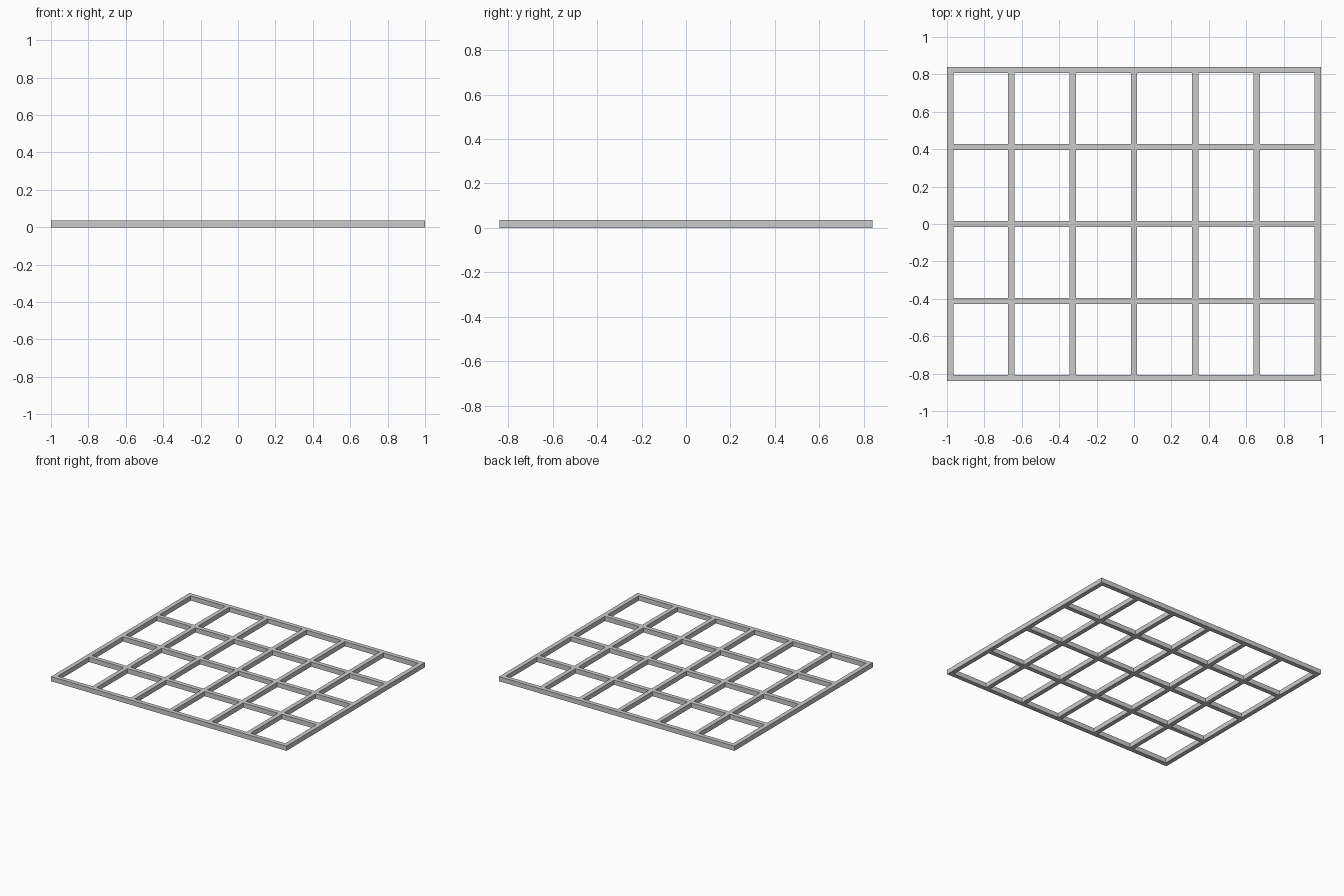
import bpy, bmesh

if "Cube" in bpy.data.objects:
    bpy.data.objects.remove(bpy.data.objects["Cube"])

BAR = 0.034      # bar width
HEIGHT = 0.036   # bar height
HALF_X, HALF_Y = 1.0, 0.84
COLS, ROWS = 6, 4


def bar_edges(half, cells):
    """Both edges of every evenly spaced bar along one axis."""
    edges = []
    for i in range(cells + 1):
        centre = (half - BAR / 2) * (2 * i / cells - 1)
        edges += [centre - BAR / 2, centre + BAR / 2]
    return edges


xs = bar_edges(HALF_X, COLS)
ys = bar_edges(HALF_Y, ROWS)

# Flat lattice outline: fill the bars and leave the openings empty
bm = bmesh.new()
verts = [[bm.verts.new((x, y, 0)) for y in ys] for x in xs]
for i in range(len(xs) - 1):
    for j in range(len(ys) - 1):
        if i % 2 and j % 2:
            continue
        bm.faces.new((verts[i][j], verts[i + 1][j],
                      verts[i + 1][j + 1], verts[i][j + 1]))

# Raise the outline into one solid frame with flush crossings
raised = bmesh.ops.extrude_face_region(bm, geom=bm.faces[:], use_keep_orig=True)
top = [v for v in raised["geom"] if isinstance(v, bmesh.types.BMVert)]
bmesh.ops.translate(bm, verts=top, vec=(0, 0, HEIGHT))
bmesh.ops.recalc_face_normals(bm, faces=bm.faces[:])

mesh = bpy.data.meshes.new("lattice_frame")
bm.to_mesh(mesh)
bm.free()
frame = bpy.data.objects.new("lattice_frame", mesh)
bpy.context.collection.objects.link(frame)
